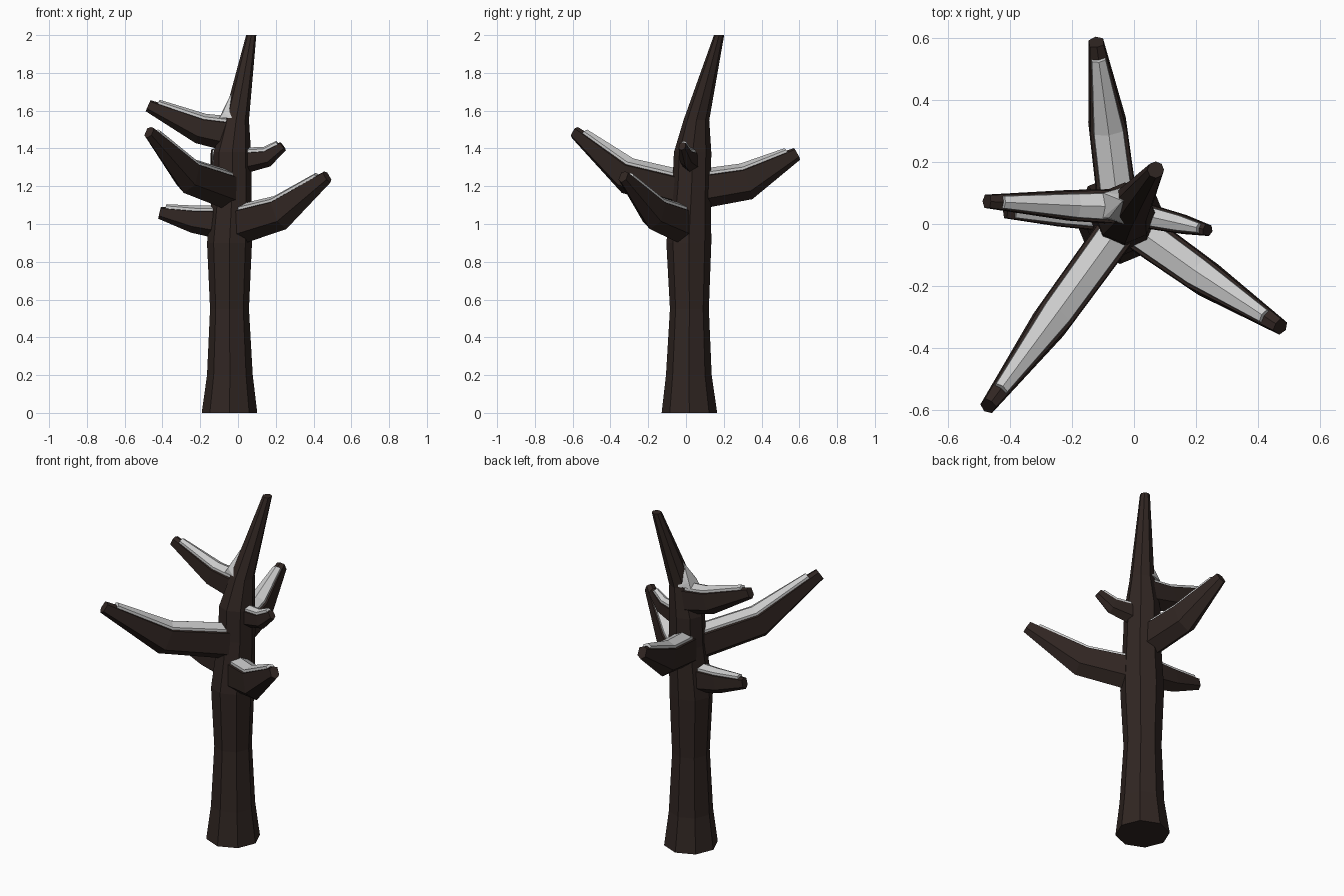
import bpy, bmesh, math
from mathutils import Vector

if "Cube" in bpy.data.objects:
    bpy.data.objects.remove(bpy.data.objects["Cube"])

bark = bpy.data.materials.new("bark")
bark.diffuse_color = (0.03, 0.019, 0.016, 1)
bark.use_nodes = True
bark.node_tree.nodes["Principled BSDF"].inputs["Base Color"].default_value = bark.diffuse_color


def finish(bm, name, mat=None):
    bmesh.ops.recalc_face_normals(bm, faces=bm.faces)
    me = bpy.data.meshes.new(name)
    bm.to_mesh(me)
    bm.free()
    ob = bpy.data.objects.new(name, me)
    bpy.context.collection.objects.link(ob)
    if mat:
        me.materials.append(mat)
    return ob


def loft(name, rings, mat=None):
    """Skin a list of equal-length point rings and cap both ends."""
    bm = bmesh.new()
    vs = [[bm.verts.new(p) for p in ring] for ring in rings]
    n = len(vs[0])
    for a, b in zip(vs, vs[1:]):
        for i in range(n):
            j = (i + 1) % n
            bm.faces.new((a[i], a[j], b[j], b[i]))
    bm.faces.new(vs[0][::-1])
    bm.faces.new(vs[-1])
    return finish(bm, name, mat)


def sweep(name, path, section, mat=None):
    """Sweep a (side, up) section along (x, y, z, r) stations."""
    pts = [Vector(p[:3]) for p in path]
    rings = []
    for i, p in enumerate(pts):
        t = (pts[min(i + 1, len(pts) - 1)] - pts[max(i - 1, 0)]).normalized()
        side = t.cross(Vector((0, 0, 1))).normalized()
        up = side.cross(t)
        r = path[i][3]
        rings.append([p + side * (u * r) + up * (v * r + w) for u, v, w in section])
    return loft(name, rings, mat)


# Trunk: octagonal stations (x, y, z, radius)
trunk = [(-.045, .018, 0, .147), (-.043, .015, .2, .121), (-.045, .018, .55, .103),
         (-.045, .015, .9, .119), (-.03, .03, 1.2, .102), (-.03, .035, 1.38, .099),
         (-.01, .055, 1.55, .068), (.07, .175, 2, .027)]
loft("trunk", [[(x + r * math.cos(k * math.pi / 4), y + r * math.sin(k * math.pi / 4), z)
                for k in range(8)] for x, y, z, r in trunk], bark)

# Sections: (side, up, absolute lift)
wood = [(0, .95, 0), (.62, .72, 0), (.65, -.5, 0), (0, -1, 0), (-.65, -.5, 0), (-.62, .72, 0)]
snow = [(0, .95, .016), (.5, .76, .014), (.53, .6, 0), (0, .75, 0), (-.53, .6, 0), (-.5, .76, .014)]

# Branches: root, bend and tip stations
branches = {
    "front_right": [(.0, -.01, .99, .1), (.225, -.17, 1.055, .09), (.473, -.332, 1.25, .036)],
    "low_left": [(-.06, .03, 1.0, .088), (-.24, .035, 1.02, .066), (-.415, .04, 1.06, .033)],
    "front_left": [(-.04, .0, 1.17, .1), (-.265, -.31, 1.25, .093), (-.471, -.588, 1.485, .036)],
    "back": [(-.05, .04, 1.175, .1), (-.085, .32, 1.22, .094), (-.122, .587, 1.372, .036)],
    "high_left": [(-.01, .055, 1.465, .09), (-.2, .06, 1.5, .076), (-.475, .073, 1.627, .033)],
    "small_right": [(.0, .035, 1.325, .066), (.155, .0, 1.35, .048), (.238, -.02, 1.412, .027)],
}
for name, path in branches.items():
    sweep(name + "_branch", path, wood, bark)
    # Snow stops just short of the tip
    a, b = path[1], path[2]
    end = tuple(p + (q - p) * .86 for p, q in zip(a, b))
    sweep(name + "_snow", [path[0], a, end], snow)

# Snow wedge climbing the trunk above the high left branch
bm = bmesh.new()
for p in [(-.10, .02, 1.56), (-.10, .1, 1.56), (-.03, .0, 1.56), (-.03, .12, 1.56),
          (-.08, .02, 1.59), (-.08, .1, 1.59), (-.037, .075, 1.69), (-.01, .09, 1.68)]:
    bm.verts.new(p)
bmesh.ops.convex_hull(bm, input=bm.verts)
finish(bm, "fork_snow")
